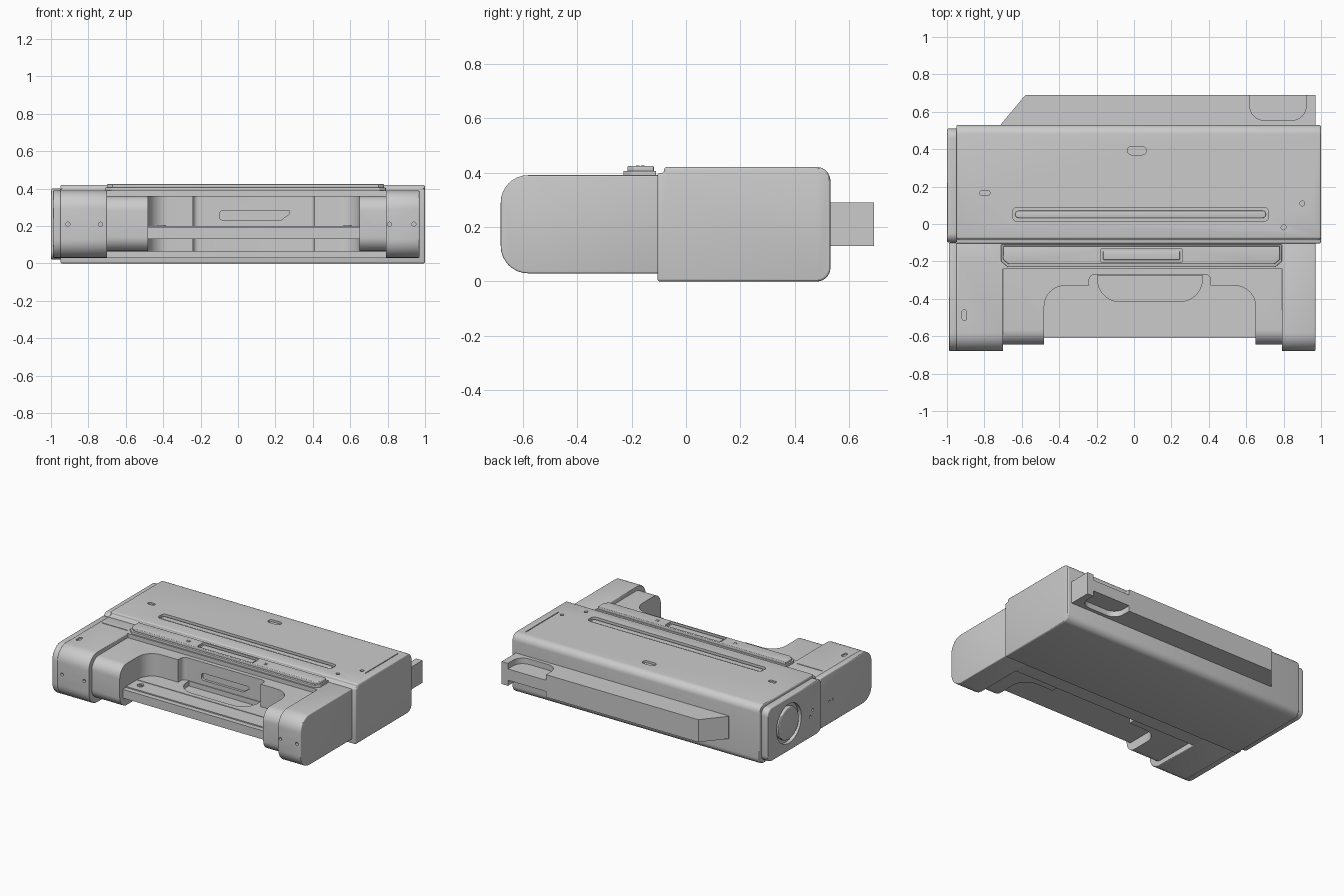
import bpy, bmesh, math
from mathutils import Vector

if "Cube" in bpy.data.objects:
    bpy.data.objects.remove(bpy.data.objects["Cube"])


def outline(pts, seg=8):
    """Expand (a, b[, radius]) points into a filleted outline."""
    out = []
    for i, p in enumerate(pts):
        v = Vector(p[:2])
        r = p[2] if len(p) > 2 else 0
        if not r:
            out.append(v)
            continue
        d1 = (Vector(pts[i - 1][:2]) - v).normalized()
        d2 = (Vector(pts[(i + 1) % len(pts)][:2]) - v).normalized()
        half = d1.angle(d2) / 2
        c = v + (d1 + d2).normalized() * (r / math.sin(half))
        s, e = v + d1 * (r / math.tan(half)) - c, v + d2 * (r / math.tan(half)) - c
        turn = math.atan2(s.x * e.y - s.y * e.x, s.dot(e))
        for k in range(seg + 1):
            t = turn * k / seg
            out.append(c + Vector((s.x * math.cos(t) - s.y * math.sin(t),
                                   s.x * math.sin(t) + s.y * math.cos(t))))
    return out


def apply(o, mod):
    bpy.context.view_layer.objects.active = o
    bpy.ops.object.modifier_apply(modifier=mod.name)


def prism(name, pts, axis, lo, hi, bevel=0.0, seg=8):
    """Extrude an outline along x, y or z."""
    place = {'x': lambda p: (lo, p.x, p.y), 'y': lambda p: (p.x, lo, p.y),
             'z': lambda p: (p.x, p.y, lo)}[axis]
    bm = bmesh.new()
    f = bm.faces.new([bm.verts.new(place(p)) for p in outline(pts, seg)])
    ext = bmesh.ops.extrude_face_region(bm, geom=[f])
    move = Vector([(hi - lo) * (axis == a) for a in 'xyz'])
    bmesh.ops.translate(bm, vec=move, verts=[v for v in ext['geom'] if isinstance(v, bmesh.types.BMVert)])
    bmesh.ops.recalc_face_normals(bm, faces=bm.faces)
    me = bpy.data.meshes.new(name)
    bm.to_mesh(me)
    bm.free()
    o = bpy.data.objects.new(name, me)
    bpy.context.collection.objects.link(o)
    if bevel:
        m = o.modifiers.new('bevel', 'BEVEL')
        m.width, m.segments, m.angle_limit = bevel, 3, math.radians(40)
        apply(o, m)
    return o


def rect(a0, a1, b0, b1, r=0):
    return [(a0, b0, r), (a1, b0, r), (a1, b1, r), (a0, b1, r)]


def disc(a, b, r):
    return [(a + r * math.cos(t * math.pi / 12), b + r * math.sin(t * math.pi / 12)) for t in range(24)]


def cut(o, pts, axis, lo, hi):
    c = prism('cutter', pts, axis, lo, hi)
    c.hide_render = True
    m = o.modifiers.new('cut', 'BOOLEAN')
    m.operation, m.solver, m.object = 'DIFFERENCE', 'EXACT', c
    apply(o, m)
    bpy.data.objects.remove(c, do_unlink=True)


# Rear main housing with slots, buttons and pin holes on top
body = prism('main_housing', [(-0.105, 0), (0.53, 0, 0.05), (0.53, 0.42, 0.05), (-0.08, 0.42),
                              (-0.08, 0.398), (-0.105, 0.398)], 'x', -0.95, 1.0, 0.01)
cut(body, rect(-0.65, 0.72, 0.015, 0.088, 0.025), 'z', 0.402, 0.5)
cut(body, rect(-0.035, 0.065, 0.37, 0.415, 0.022), 'z', 0.405, 0.5)
cut(body, rect(-0.825, -0.77, 0.152, 0.18, 0.0135), 'z', 0.41, 0.5)
cut(body, rect(0.938, 0.944, 0.09, 0.46), 'z', 0.412, 0.5)
for x, y in ((0.9, 0.11), (0.8, -0.018)):
    cut(body, disc(x, y, 0.013), 'z', 0.405, 0.5)
prism('top_slot_rail', rect(-0.635, 0.705, 0.032, 0.071, 0.018), 'z', 0.39, 0.413, 0.004)

# Left end cap with round knob in a ring groove
cap = prism('rear_left_end_cap', rect(-0.098, 0.51, 0.02, 0.40, 0.05), 'x', -1.0, -0.945, 0.008)
cut(cap, disc(0.27, 0.215, 0.14), 'x', -1.1, -0.975)
prism('round_knob', disc(0.27, 0.215, 0.115), 'x', -1.0, -0.965, 0.008)
for y, z in ((0.03, 0.17), (0.0, 0.21)):
    cut(cap, disc(y, z, 0.009), 'x', -1.1, -0.985)

# Front arms share one rounded side profile
arm_side = [(-0.68, 0.03, 0.1), (-0.1, 0.03), (-0.1, 0.39), (-0.68, 0.39, 0.1)]
cap2 = prism('front_left_end_cap', arm_side, 'x', -0.99, -0.945, 0.008)
for y in (-0.24, -0.2):
    cut(cap2, disc(y, 0.19, 0.008), 'x', -1.1, -0.978)
arms = []
for name, x0, x1, holes in (('front_left_arm', -0.95, -0.70, (-0.91, -0.735)),
                            ('front_right_arm', 0.79, 0.97, (0.81, 0.94))):
    arm = prism(name, arm_side, 'x', x0, x1, 0.006)
    for x in holes:
        cut(arm, disc(x, 0.21, 0.011), 'y', -0.8, -0.66)
    arms.append(arm)
cut(arms[0], rect(-0.92, -0.895, -0.515, -0.46, 0.012), 'z', 0.38, 0.5)
cut(arms[0], rect(-0.93, -0.73, -0.206, -0.2), 'z', 0.382, 0.5)

# Beam joining the arms to the housing
prism('cross_beam', rect(-0.71, 0.80, -0.24, -0.1), 'z', 0.03, 0.39)

# Stepped centre block, hollowed above and below the shelf
stage = prism('centre_block', [(-0.645, 0.065, 0.08), (-0.22, 0.065), (-0.22, 0.36), (-0.645, 0.36, 0.08)],
              'x', -0.705, 0.795)
bay = [(-0.48, -0.8), (0.65, -0.8), (0.65, -0.33, 0.11), (0.41, -0.33), (0.41, -0.27, 0.03),
       (-0.24, -0.27, 0.03), (-0.24, -0.33), (-0.48, -0.33, 0.11)]
cut(stage, bay, 'z', 0.20, 0.5)
cut(stage, bay, 'z', -0.1, 0.13)
cut(stage, rect(-0.48, 0.65, -0.8, -0.61), 'z', -0.1, 0.5)
cut(stage, rect(-0.48, 0.65, -0.8, -0.575), 'z', 0.192, 0.3)
# Grip scoop in the shelf and tapered slot on the back wall
cut(stage, [(-0.195, -0.275), (-0.195, -0.415, 0.12), (0.365, -0.415, 0.12), (0.365, -0.275)], 'z', 0.165, 0.3)
cut(stage, [(-0.10, 0.232, 0.02), (0.23, 0.232), (0.275, 0.265), (0.275, 0.282), (-0.10, 0.282, 0.02)],
    'y', -0.3, -0.252)
cut(stage, rect(-0.48, 0.65, -0.455, -0.449), 'z', 0.194, 0.3)


def screw(name, x, y, z, r):
    s = prism(name, disc(x, y, r), 'z', z - 0.02, z + 0.006)
    cut(s, rect(x - r * 1.2, x + r * 1.2, y - r * 0.2, y + r * 0.2), 'z', z, z + 0.1)


for i, x in enumerate((-0.41, 0.585)):
    screw(f'shelf_screw_{i}', x, -0.51, 0.20, 0.022)

# Raised chamfered plate on the beam, with a latch window
prism('plate_base', [(-0.71, -0.11), (-0.71, -0.2), (-0.675, -0.23), (0.755, -0.23), (0.79, -0.2), (0.79, -0.11)],
      'z', 0.38, 0.406, 0.003)
plate = prism('raised_plate', [(-0.70, -0.118), (-0.70, -0.19), (-0.67, -0.215), (0.75, -0.215),
                               (0.78, -0.19), (0.78, -0.118)], 'z', 0.40, 0.424, 0.005)
cut(plate, rect(-0.18, 0.26, -0.203, -0.133, 0.008), 'z', 0.408, 0.5)
prism('latch_tab', rect(-0.165, 0.245, -0.192, -0.144, 0.004), 'z', 0.40, 0.416, 0.003)
for i, x in enumerate((-0.27, 0.34)):
    screw(f'plate_screw_{i}', x, -0.168, 0.42, 0.015)

# Rear rail with slanted end and a U-shaped pocket above and below
rail = prism('rear_rail', [(-0.71, 0.52), (0.97, 0.52), (0.97, 0.69), (-0.58, 0.69), (-0.71, 0.535)], 'z', 0.13, 0.29)
pocket = [(0.62, 0.555, 0.075), (0.92, 0.555, 0.075), (0.92, 0.8), (0.62, 0.8)]
cut(rail, pocket, 'z', 0.25, 0.4)
cut(rail, pocket, 'z', 0.0, 0.17)

# Smooth rounded areas, keep hard edges
for o in bpy.context.scene.objects:
    o.select_set(True)
bpy.context.view_layer.objects.active = body
bpy.ops.object.shade_smooth_by_angle(angle=math.radians(30))
